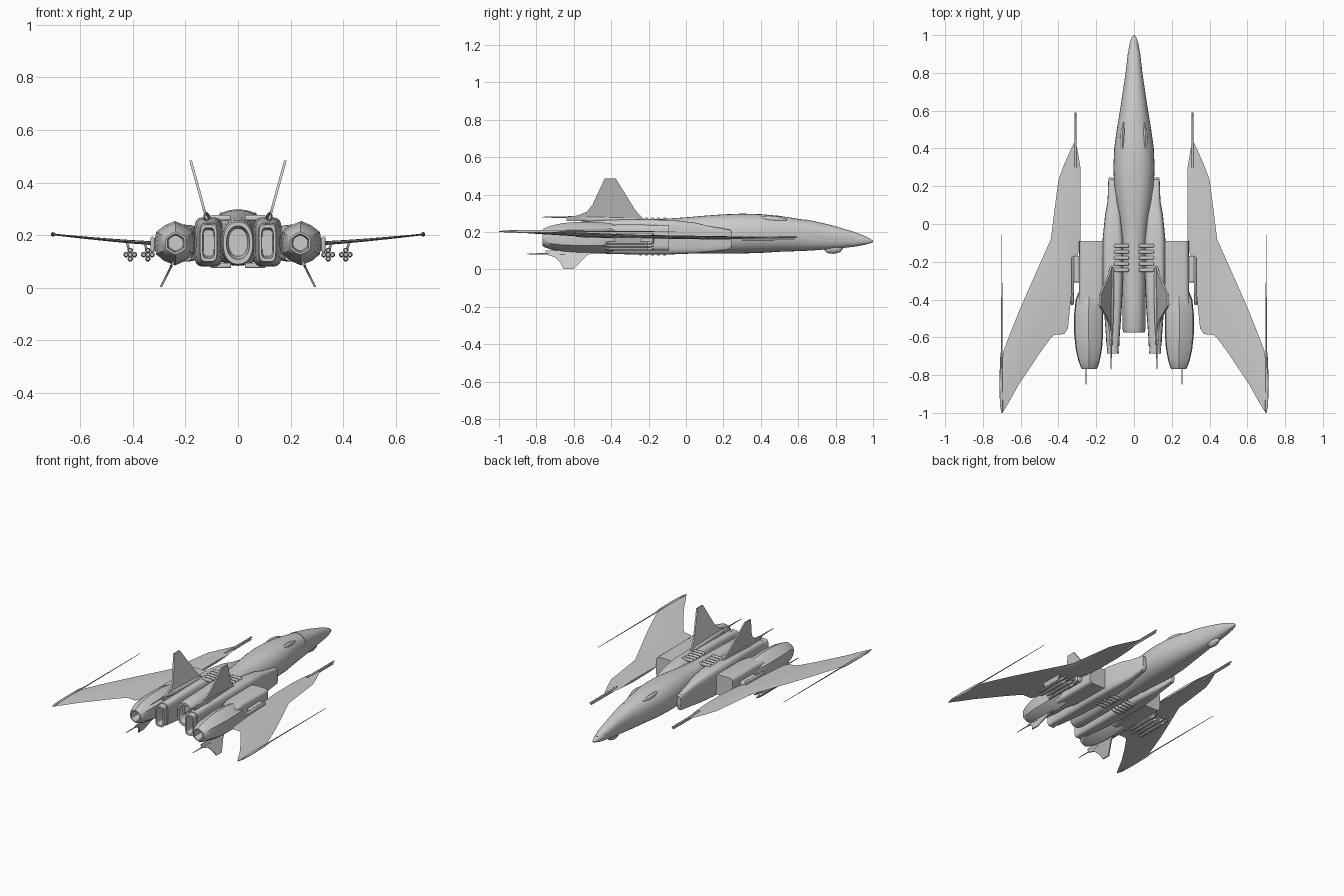
import bpy, bmesh, math
from mathutils import Vector


def finish(name, bm, mirror=True, angle=35, bevel=0):
    bmesh.ops.recalc_face_normals(bm, faces=bm.faces)
    me = bpy.data.meshes.new(name)
    bm.to_mesh(me)
    bm.free()
    ob = bpy.data.objects.new(name, me)
    bpy.context.collection.objects.link(ob)
    if bevel:
        m = ob.modifiers.new("Bevel", 'BEVEL')
        m.width, m.segments = bevel, 2
    if mirror:
        ob.modifiers.new("Mirror", 'MIRROR')
    bpy.ops.object.select_all(action='DESELECT')
    ob.select_set(True)
    bpy.context.view_layer.objects.active = ob
    bpy.ops.object.shade_smooth_by_angle(angle=math.radians(angle))
    return ob


def skin(bm, rings):
    rows = [[bm.verts.new(p) for p in r] for r in rings]
    n = len(rows[0])
    for a, b in zip(rows, rows[1:]):
        for i in range(n):
            j = (i + 1) % n
            bm.faces.new((a[i], a[j], b[j], b[i]))
    bm.faces.new(rows[0])
    bm.faces.new(rows[-1])


def loft(name, secs, n=24, p=2.0, mirror=True, facet=1.0, angle=35):
    """Sections (y, centre x, half width, z low, z high) joined along y."""
    rings = []
    for y, cx, hx, z0, z1 in secs:
        ring = []
        for k in range(n):
            a = 2 * math.pi * k / n
            c, s = math.cos(a), math.sin(a)
            f = 1.0 if k % 2 else facet
            ring.append((cx + f * hx * math.copysign(abs(c) ** (2 / p), c), y,
                         (z0 + z1) / 2 + f * (z1 - z0) / 2 * math.copysign(abs(s) ** (2 / p), s)))
        rings.append(ring)
    bm = bmesh.new()
    skin(bm, rings)
    return finish(name, bm, mirror, angle)


def rod(name, x, z, y0, y1, r0, r1):
    return loft(name, [(y, x, r, z - r, z + r) for y, r in ((y0, r0), (y1, r1))], 8, angle=50)


def box(name, c, size, bevel=0.004):
    bm = bmesh.new()
    bmesh.ops.create_cube(bm, size=1)
    for v in bm.verts:
        v.co = Vector(c) + Vector([a * b for a, b in zip(v.co, size)])
    return finish(name, bm, bevel=bevel)


def fin(name, outline, x0, z0, lean, t):
    """Leaning plate from a (y, z) outline."""
    bm = bmesh.new()
    skin(bm, [[(x0 + (z - z0) * lean + d, y, z) for y, z in outline] for d in (-t, t)])
    return finish(name, bm)


# Fuselage with recessed tail nozzle
loft("fuselage", [
    (1.0, 0, .004, .145, .153), (.985, 0, .014, .139, .164), (.95, 0, .025, .13, .178),
    (.9, 0, .032, .121, .196), (.8, 0, .043, .11, .226), (.72, 0, .055, .104, .246),
    (.64, 0, .068, .099, .264), (.5, 0, .091, .094, .286), (.4, 0, .105, .088, .295),
    (.3, 0, .109, .085, .298), (.2, 0, .105, .084, .294), (.1, 0, .092, .085, .287),
    (0, 0, .078, .088, .278), (-.12, 0, .068, .088, .27), (-.4, 0, .062, .085, .262),
    (-.55, 0, .062, .085, .258), (-.575, 0, .056, .09, .25), (-.575, 0, .044, .108, .235),
    (-.52, 0, .036, .12, .225)], n=32, p=2.3, mirror=False)
# Canopy and chin sensor
loft("canopy", [(.965, 0, .016, .14, .175), (.9, 0, .033, .132, .2), (.8, 0, .0445, .122, .23),
                (.72, 0, .0565, .117, .25), (.635, 0, .069, .115, .268)], n=32, p=2.3, mirror=False)
loft("chin_sensor", [(.84, 0, .004, .112, .12), (.825, 0, .018, .092, .135), (.79, 0, .024, .083, .14),
                     (.755, 0, .02, .087, .135), (.735, 0, .005, .108, .12)], n=16, mirror=False)
# Long blisters behind the cockpit
loft("shoulder_blister", [(.54, .055, .002, .26, .268), (.49, .06, .011, .25, .283), (.44, .062, .012, .25, .287),
                          (.36, .062, .002, .265, .278)], n=12)

# Side ducts, stepped down to hollow rear nozzles
loft("engine_duct", [
    (.245, .117, .015, .125, .2), (.235, .117, .019, .105, .212), (.12, .112, .028, .092, .232),
    (.05, .111, .042, .085, .25), (-.08, .111, .055, .08, .265), (-.3, .113, .054, .08, .268),
    (-.45, .112, .047, .084, .263), (-.6, .112, .036, .094, .25), (-.645, .112, .034, .098, .246),
    (-.645, .112, .029, .102, .242), (-.685, .112, .032, .1, .24), (-.685, .112, .023, .112, .228),
    (-.6, .112, .02, .12, .22)], n=32, p=4.5)

# Slatted vents above and below
for zone, z in (("upper", .266), ("lower", .085)):
    for i in range(5):
        box(f"{zone}_vent_{i + 1}", (.066, -.115 - .032 * i, z), (.08, .02, .02), .006)

# Outer nacelles: square shoulder block running into a faceted pod
loft("nacelle_block", [(-.09, .222, .068, .1, .238), (-.36, .225, .066, .1, .24),
                       (-.43, .235, .06, .1, .235)], n=32, p=6)
loft("nacelle_pod", [
    (-.36, .238, .06, .11, .228), (-.4, .239, .075, .093, .246), (-.48, .24, .083, .085, .254),
    (-.58, .24, .083, .085, .254), (-.66, .239, .075, .092, .247), (-.72, .238, .062, .105, .234),
    (-.755, .237, .05, .118, .221), (-.768, .237, .043, .126, .213),
    (-.768, .237, .035, .134, .205), (-.7, .237, .03, .14, .2)], n=12, facet=.93, angle=40)

# Swept wings, skinned spanwise with a thin lens section
spans = [(.284, .3, -.1), (.297, .38, -.16), (.31, .445, -.2), (.33, .405, -.36), (.35, .36, -.555), (.37, .315, -.583),
         (.4, .235, -.585), (.42, .08, -.587), (.44, -.08, -.603), (.5, -.215, -.685), (.56, -.35, -.775),
         (.61, -.465, -.85), (.66, -.59, -.94), (.69, -.67, -.99), (.704, -.76, -.997)]
rings = []
for x, yf, yb in spans:
    z = .168 + .035 * ((x - .284) / .42) ** 1.3
    t = .008 - .005 * (x - .284) / .42
    ym, yr = yf * .7 + yb * .3, yf * .25 + yb * .75
    rings.append([(x, yf, z), (x, ym, z + t), (x, yr, z + t * .8),
                  (x, yb, z), (x, yr, z - t * .8), (x, ym, z - t)])
bm = bmesh.new()
skin(bm, rings)
finish("wing", bm)
loft("wingtip_pod", [(-.65, .7, .002, .201, .205), (-.72, .703, .007, .195, .211), (-.86, .704, .008, .194, .212),
                     (-.96, .702, .008, .197, .209), (-1.0, .698, .004, .201, .205)], n=10)
rod("wingtip_probe", .7, .203, -.055, -.7, .0015, .004)

# Wing root guns and hinge fairings
rod("gun_upper", .31, .173, .3, .59, .006, .005)
rod("gun_lower", .31, .161, .3, .58, .006, .005)
box("hinge_fairing", (.3, -.24, .166), (.045, .14, .05), .008)
box("hinge_rail", (.325, -.275, .165), (.014, .2, .06), .005)

# Tail fins with trailing spikes
fin("tail_fin", [(-.215, .258), (-.27, .315), (-.375, .485), (-.435, .485), (-.5, .345),
                 (-.53, .308), (-.58, .288), (-.64, .28), (-.64, .258)], .12, .265, .275, .005)
loft("tail_fin_base", [(-.21, .115, .003, .255, .265), (-.28, .117, .012, .25, .283),
                       (-.5, .12, .012, .25, .288), (-.62, .12, .005, .273, .285)], n=12)
rod("tail_spike", .121, .279, -.58, -.77, .006, .002)
# Ventral fins
fin("ventral_fin", [(-.48, .1), (-.53, .075), (-.6, .002), (-.655, .002), (-.672, .035),
                    (-.7, .065), (-.75, .08), (-.75, .1)], .25, .09, -.5, .004)
rod("ventral_spike", .254, .083, -.65, -.85, .006, .002)

# Missile clusters hung under each wing
for k, x in enumerate((.343, .41)):
    for j, (dx, dz) in enumerate(((.016, 0), (-.016, 0), (0, .016), (0, -.016))):
        loft(f"missile_{k + 1}_{j + 1}", [(y, x + dx, r, .126 + dz - r, .126 + dz + r) for y, r in
             ((-.17, .002), (-.19, .008), (-.22, .0105), (-.4, .0105), (-.43, .007))], n=10)
    box(f"missile_core_{k + 1}", (x, -.31, .126), (.016, .16, .016), .003)
    fin(f"missile_pylon_{k + 1}", [(-.23, .172), (-.26, .13), (-.37, .13), (-.39, .172)], x, .13, .3, .005)
